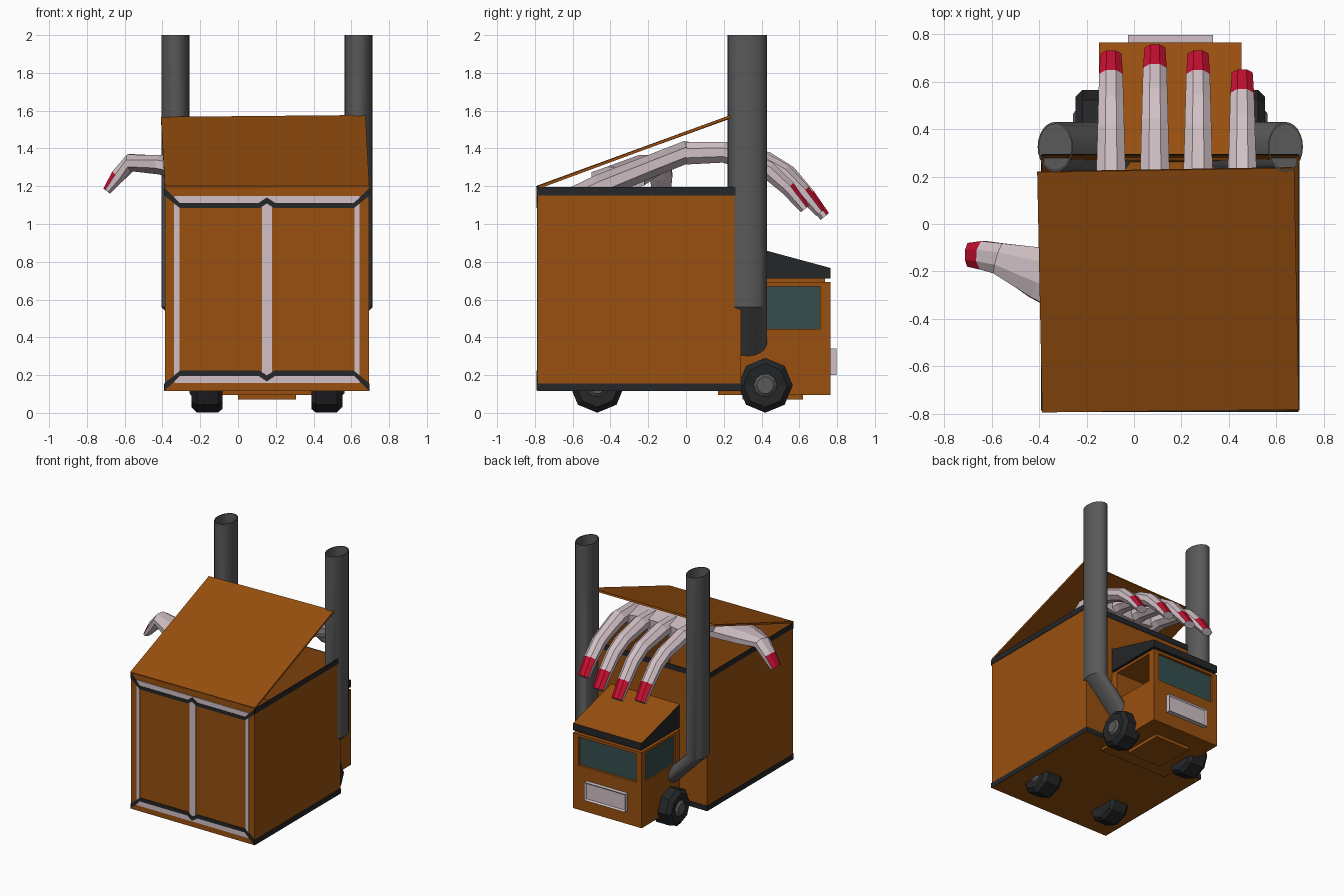
import bpy, bmesh, math
from mathutils import Vector

if "Cube" in bpy.data.objects:
    bpy.data.objects.remove(bpy.data.objects["Cube"])


def material(name, r, g, b):
    m = bpy.data.materials.new(name)
    m.use_nodes = True
    m.diffuse_color = (r, g, b, 1)
    m.node_tree.nodes["Principled BSDF"].inputs["Base Color"].default_value = (r, g, b, 1)
    return m


ORANGE = material("burnt orange paint", 0.32, 0.08, 0.005)
BLACK = material("black rubber", 0.018, 0.019, 0.021)
GREY = material("dark grey metal", 0.1, 0.1, 0.1)
PALE = material("pale lilac", 0.64, 0.53, 0.56)
RED = material("red nail", 0.58, 0.005, 0.03)
GLASS = material("dark teal glass", 0.035, 0.075, 0.075)

CX = 0.153  # centre line of the truck


def finish(name, bm, *mats):
    bmesh.ops.recalc_face_normals(bm, faces=bm.faces)
    mesh = bpy.data.meshes.new(name)
    bm.to_mesh(mesh)
    bm.free()
    for m in mats:
        mesh.materials.append(m)
    ob = bpy.data.objects.new(name, mesh)
    bpy.context.collection.objects.link(ob)
    return ob


def box(name, x, y, z, mat):
    return prism(name, [(x[0], y[0], z[0]), (x[1], y[0], z[0]), (x[1], y[1], z[0]), (x[0], y[1], z[0])],
                 (0, 0, z[1] - z[0]), mat)


def prism(name, points, offset, *mats):
    """Flat outline pushed along an offset."""
    bm = bmesh.new()
    face = bm.faces.new([bm.verts.new(p) for p in points])
    new = bmesh.ops.extrude_face_region(bm, geom=[face])["geom"]
    bmesh.ops.translate(bm, vec=offset, verts=[v for v in new if isinstance(v, bmesh.types.BMVert)])
    return finish(name, bm, *mats)


def loft(name, rings, *mats):
    bm = bmesh.new()
    loops = [[bm.verts.new(p) for p in ring] for ring in rings]
    n = len(loops[0])
    for a, b in zip(loops, loops[1:]):
        for i in range(n):
            bm.faces.new((a[i], a[(i + 1) % n], b[(i + 1) % n], b[i]))
    bm.faces.new(loops[0])
    bm.faces.new(loops[-1])
    return finish(name, bm, *mats)


def tube(name, path, sizes, side, *mats, sides=8, turn=math.pi / 8):
    """Tube along a path; sizes are half width and half height of each section."""
    path, side, rings = [Vector(p) for p in path], Vector(side), []
    for i, (p, (w, h)) in enumerate(zip(path, sizes)):
        t = (path[min(i + 1, len(path) - 1)] - path[max(i - 1, 0)]).normalized()
        up = side.cross(t).normalized()
        across = t.cross(up)
        k = 1 / math.cos(turn)
        rings.append([p + k * (across * w * math.cos(a) + up * h * math.sin(a))
                      for a in (turn + math.tau * j / sides for j in range(sides))])
    return loft(name, rings, *mats)


def paint_nail(ob, path):
    """Red on the upper faces of the last section."""
    a, b = Vector(path[-2]), Vector(path[-1])
    d = (b - a).normalized()
    up = (Vector((0, 0, 1)) - d * d.z).normalized()
    for f in ob.data.polygons:
        if (f.center - a).dot(d) > 0 and f.normal.dot(up) > 0.4:
            f.material_index = 1


# Cargo box, open at the top
X0, X1, Y0, Y1, Z0, Z1 = CX - 0.54, CX + 0.54, -0.785, 0.29, 0.115, 1.192
bm = bmesh.new()
bmesh.ops.create_cube(bm, size=1)
for v in bm.verts:
    v.co = (X1 if v.co.x > 0 else X0, Y1 if v.co.y > 0 else Y0, Z1 if v.co.z > 0 else Z0)
top = [f for f in bm.faces if f.normal.z > 0.9]
bmesh.ops.inset_region(bm, faces=top, thickness=0.04)
bmesh.ops.translate(bm, vec=(0, 0, -1.02), verts=top[0].verts)
finish("cargo_box", bm, ORANGE)

# Black edge trims on the sides and back
for level, z in (("lower", (Z0, Z0 + 0.04)), ("upper", (Z1 - 0.04, Z1 + 0.003))):
    box(level + "_right_trim", (X0 - 0.004, X0), (Y0, Y1), z, BLACK)
    box(level + "_left_trim", (X1, X1 + 0.004), (Y0, Y1), z, BLACK)
    box(level + "_back_trim", (X0, X1), (Y1, Y1 + 0.004), z, BLACK)

# Door decoration
MID = (Z0 + Z1) / 2
trim = [(0, .487), (.045, .457), (.46, .457), (.54, .535), (.54, .495), (.46, .43), (.04, .43), (0, .455)]
for sz in (1, -1):
    band = sorted((MID + sz * 0.455, MID + sz * 0.495))
    box("door_cross_strip", (CX - 0.49, CX + 0.49), (Y0 - 0.004, Y0), band, PALE)
    for sx in (1, -1):
        prism("door_black_trim", [(CX + sx * x, Y0, MID + sz * z) for x, z in trim], (0, -0.007, 0), BLACK)
for x in (-0.477, 0, 0.477):
    w = 0.014 if x else 0.027
    box("door_upright_strip", (CX + x - w, CX + x + w), (Y0 - 0.004, Y0), (MID - 0.455, MID + 0.455), PALE)

# Lid propped open
prism("lid", [(-0.387, -0.79, 1.187), (0.695, -0.778, 1.187), (0.675, 0.24, 1.563), (-0.408, 0.222, 1.553)],
      (0, -0.004, 0.014), ORANGE)

# Cab with window openings
CAB = (CX - 0.3, CX + 0.3)
cab = box("cab", CAB, (0.27, 0.765), (0.095, 0.692), ORANGE)
WIN = (0.445, 0.67)
for x, y in (((-0.1, 0.406), (0.74, 0.9)), ((-0.3, 0.6), (0.35, 0.71))):
    cutter = box("window_cutter", x, y, WIN, ORANGE)
    cutter.hide_render = True
    mod = cab.modifiers.new("window", "BOOLEAN")
    mod.operation, mod.solver, mod.object = "DIFFERENCE", "EXACT", cutter
    bpy.context.view_layer.objects.active = cab
    bpy.ops.object.modifier_apply(modifier="window")
    bpy.data.objects.remove(cutter)
box("windscreen", (-0.1, 0.406), (0.738, 0.745), WIN, GLASS)
box("side_window", (CAB[0] + 0.012, CAB[0] + 0.018), (0.35, 0.71), WIN, GLASS)
box("roof_neck", (CAB[0] + 0.03, CAB[1] - 0.03), (0.28, 0.735), (0.68, 0.72), ORANGE)
roof = prism("roof_fairing", [(CAB[0], 0.765, 0.711), (CAB[0], 0.765, 0.767), (CAB[0], 0.285, 0.897),
                              (CAB[0], 0.285, 0.711)], (0.6, 0, 0), BLACK, ORANGE)
for f in roof.data.polygons:
    f.material_index = int(f.normal.z > 0.5)
box("underbody", CAB, (0.17, 0.7), (0.095, 0.14), ORANGE)
box("engine_guard", (0, 0.306), (0.3, 0.62), (0.07, 0.1), ORANGE)

# Bumper plate with a sunk face
plate = box("bumper_plate", (-0.025, 0.333), (0.76, 0.797), (0.2, 0.342), PALE)
bm = bmesh.new()
bm.from_mesh(plate.data)
face = [f for f in bm.faces if f.normal.y > 0.9]
bmesh.ops.inset_region(bm, faces=face, thickness=0.015, depth=-0.012)
bm.to_mesh(plate.data)
bm.free()

# Wheels and exhaust stacks on both sides
for label, s in (("left", 1), ("right", -1)):
    for place, y in (("cargo", -0.47), ("cab", 0.42)):
        def axle(*dx):
            return [(CX + s * d, y, 0.146) for d in dx]
        tube(f"{place}_{label}_tyre", axle(0.235, 0.26, 0.37, 0.4, 0.385),
             [(r, r) for r in (0.125, 0.145, 0.145, 0.115, 0.07)], (0, 1, 0), BLACK, turn=0)
        tube(f"{place}_{label}_hub", axle(0.37, 0.395, 0.41), [(r, r) for r in (0.062, 0.062, 0.045)],
             (0, 1, 0), GREY, sides=10, turn=0)

    def ring(dx, z, k=1):
        return [(CX + s * dx + 0.074 * k * math.cos(a), 0.325 + 0.105 * k * math.sin(a), z)
                for a in (math.tau * j / 24 for j in range(24))]
    pipe = loft(f"{label}_exhaust_stack", [ring(0.225, 0.3), ring(0.485, 0.56), ring(0.485, 2),
                                           ring(0.485, 2, 0.92), ring(0.485, 0.8, 0.92)], GREY)
    bpy.ops.object.select_all(action="DESELECT")
    pipe.select_set(True)
    bpy.context.view_layer.objects.active = pipe
    bpy.ops.object.shade_smooth_by_angle(angle=math.radians(30))

# Hand reaching out: palm and wrist
tube("palm", [(0.18, y, z) for y, z in ((-0.7, 1.08), (-0.45, 1.2), (-0.19, 1.305), (0, 1.38), (0.15, 1.37))],
     [(0.2, 0.065), (0.22, 0.065), (0.29, 0.06), (0.335, 0.06), (0.33, 0.045)], (1, 0, 0), PALE)

# Four fingers with painted nails
for name, x, dy, dz in (("index", -0.097, -0.025, 0.02), ("middle", 0.088, 0, 0),
                        ("ring", 0.27, -0.025, 0.02), ("little", 0.456, -0.105, 0.04)):
    path = [(x, 0, 1.375), (x, 0.2, 1.38), (x, 0.43 + dy, 1.335), (x, 0.54 + dy, 1.265 + dz / 2),
            (x, 0.645 + dy, 1.15 + dz), (x, 0.735 + dy, 1.04 + dz)]
    finger = tube(name + "_finger", path, [(0.06, 0.06), (0.062, 0.055), (0.056, 0.047), (0.053, 0.047),
                                           (0.05, 0.04), (0.044, 0.028)], (1, 0, 0), PALE, RED)
    paint_nail(finger, path)

# Thumb over the side wall
path = [(-0.02, -0.36, 1.24), (-0.4, -0.205, 1.312), (-0.57, -0.145, 1.325), (-0.635, -0.132, 1.255),
        (-0.695, -0.13, 1.175)]
thumb = tube("thumb", path, [(0.15, 0.06), (0.11, 0.052), (0.066, 0.045), (0.06, 0.038), (0.05, 0.022)],
             (0, -1, 0), PALE, RED)
paint_nail(thumb, path)
